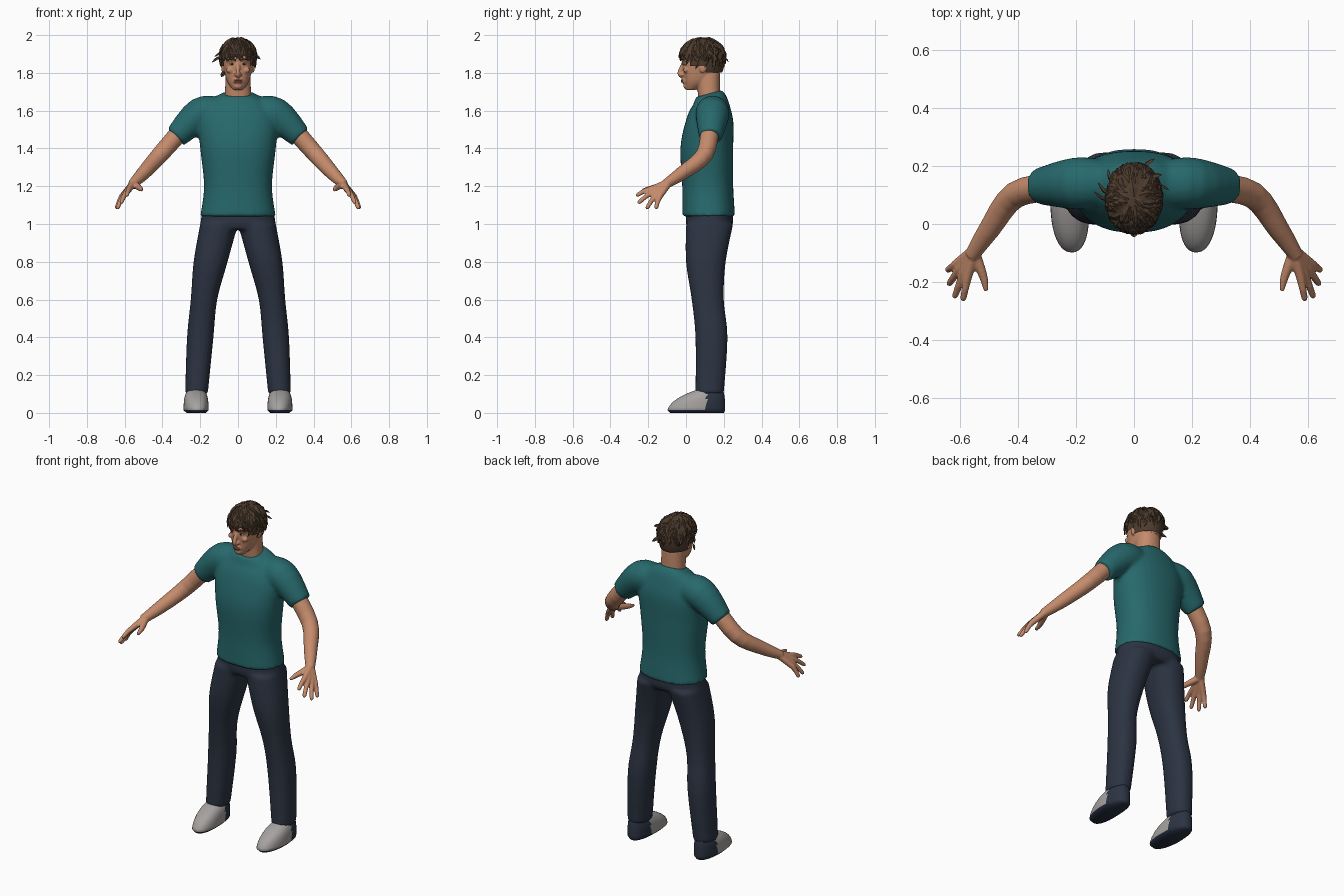
import bpy, bmesh, math, random
from mathutils import Vector, Matrix

random.seed(4)
if "Cube" in bpy.data.objects:
    bpy.data.objects.remove(bpy.data.objects["Cube"])


def material(name, *rgb):
    mat = bpy.data.materials.new(name)
    mat.use_nodes = True
    mat.diffuse_color = (*rgb, 1)
    shader = next(n for n in mat.node_tree.nodes if n.type == 'BSDF_PRINCIPLED')
    shader.inputs["Base Color"].default_value = (*rgb, 1)
    shader.inputs["Roughness"].default_value = .8
    return mat


teal = material("teal cloth", .02, .14, .15)
navy = material("navy denim", .025, .034, .055)
skin = material("skin", .56, .26, .15)
brown = material("brown hair", .075, .045, .027)
grey = material("grey canvas", .38, .36, .35)
dark_sole = material("dark sole", .02, .026, .05)
lip_red = material("lips", .36, .13, .09)
eye_white = material("eye white", .5, .45, .4)
dark_iris = material("dark iris", .03, .02, .01)
SIDES = ((1, "left"), (-1, "right"))


def spline(keys, steps=4):
    """Smooth in-between values for a short list of equal-length tuples."""
    last = len(keys) - 1
    result = []
    for i in range(last):
        quad = (keys[max(i - 1, 0)], keys[i], keys[i + 1], keys[min(i + 2, last)])
        for step in range(steps):
            t = step / steps
            result.append(tuple(
                b + t * (c - a + t * (2 * a - 5 * b + 4 * c - d + t * (3 * (b - c) + d - a))) / 2
                for a, b, c, d in zip(*quad)))
    return result + [tuple(keys[-1])]


def ring(z, width, front, back, x=0, tilt=0, sides=36):
    """Horizontal, slightly squared ellipse."""
    points = []
    middle, depth = (front + back) / 2, (back - front) / 2
    for i in range(sides):
        c, s = math.cos(math.tau * i / sides), math.sin(math.tau * i / sides)
        u = math.copysign(abs(c) ** .88, c) * width
        v = math.copysign(abs(s) ** .88, s) * depth
        points.append(Vector((x + u, middle + v, z + tilt * v)))
    return points


def loft(bm, rings):
    rows = [[bm.verts.new(p) for p in points] for points in rings]
    for low, high in zip(rows, rows[1:]):
        for i in range(len(low)):
            j = i - 1
            bm.faces.new((low[j], low[i], high[i], high[j]))
    bm.faces.new(rows[0][::-1])
    bm.faces.new(rows[-1])


def tube(bm, path, side=1, sides=16, flat=1, across=None):
    """Tube through (x, y, z, radius) points; side -1 mirrors it."""
    centres = [Vector((x * side, y, z)) for x, y, z, radius in path]
    across = across or Vector((side, 1, 1))
    rings = []
    for i, centre in enumerate(centres):
        along = centres[min(i + 1, len(path) - 1)] - centres[max(i - 1, 0)]
        u = along.cross(across).normalized() * path[i][-1]
        v = along.normalized().cross(u) * flat
        angles = [math.tau * k / sides for k in range(sides)]
        rings.append([centre + u * math.cos(a) + v * math.sin(a) for a in angles])
    loft(bm, rings)


def ball(bm, centre, size):
    matrix = Matrix.Translation(centre) @ Matrix.Diagonal((*size, 1))
    bmesh.ops.create_uvsphere(bm, u_segments=16, v_segments=10, radius=1, matrix=matrix)


def finish(name, bm, *mats, voxel=0, relax=3, smooth=True):
    bmesh.ops.recalc_face_normals(bm, faces=bm.faces)
    mesh = bpy.data.meshes.new(name)
    bm.to_mesh(mesh)
    bm.free()
    obj = bpy.data.objects.new(name, mesh)
    bpy.context.collection.objects.link(obj)
    for mat in mats:
        mesh.materials.append(mat)
    for face in mesh.polygons:
        face.use_smooth = smooth
    if voxel:
        blend = obj.modifiers.new("Blend", 'REMESH')
        blend.mode, blend.voxel_size, blend.use_smooth_shade = 'VOXEL', voxel, True
        soften = obj.modifiers.new("Soften", 'SMOOTH')
        soften.factor, soften.iterations = .5, relax


# Shirt: torso blended with two sleeves, collar dipping at the front
bm = bmesh.new()
torso = spline([(1.04, .2, -.02, .26), (1.2, .18, -.02, .25), (1.4, .2, -.03, .25),
                (1.55, .21, 0, .25), (1.65, .15, .04, .22), (1.69, .08, .05, .19)])
loft(bm, [ring(*section, tilt=3 * max(0, section[0] - 1.6)) for section in torso])
for side, label in SIDES:
    tube(bm, spline([(.1, .14, 1.59, .08), (.2, .14, 1.58, .09), (.33, .13, 1.46, .062)]),
         side, 24)
finish("shirt", bm, teal, voxel=.011, relax=6)

# Trousers: hips blended with two legs
bm = bmesh.new()
loft(bm, [ring(.97, .19, .01, .23), ring(1, .2, 0, .25), ring(1.07, .19, 0, .25)])
leg = spline([(.1, .06, .05, .2, .22), (.4, .07, .05, .22, .2), (.6, .07, .03, .2, .18),
              (.8, .09, 0, .21, .145), (1, .1, 0, .25, .1)])
for side, label in SIDES:
    loft(bm, [ring(*section, x * side) for *section, x in leg])
finish("trousers", bm, navy, voxel=.011, relax=4)

# Shoes: grey front, navy heel, dark sole
for side, label in SIDES:
    bm = bmesh.new()
    levels = []
    for i in range(10):
        t = i / 9
        tuck = .015 if i == 0 else .03 * t ** 4
        levels.append(ring(.13 * t, .066 - tuck, .15 * t * t - .1 + tuck, .207 - tuck / 2,
                           .222 * side, sides=48))
    loft(bm, levels)
    for vert in bm.verts:
        vert.co.x -= side * max(0, .05 - vert.co.y) / 20
    for face in bm.faces:
        centre = face.calc_center_median()
        face.material_index = 1 if centre.y > .11 else 2 if centre.z < .02 else 0
    finish(label + "_shoe", bm, grey, navy, dark_sole)

# Arms with hands: each finger runs from the wrist over its knuckle to the tip
wrist = Vector((.55, -.09, 1.22))
first_knuckle, last_knuckle = Vector((.575, -.185, 1.185)), Vector((.615, -.14, 1.145))
fingertips = (.59, -.265, 1.15), (.62, -.255, 1.11), (.64, -.21, 1.08), (.645, -.16, 1.08)
for side, label in SIDES:
    bm = bmesh.new()
    tube(bm, spline([(.27, .13, 1.53, .05), (.41, .1, 1.37, .046), (.5, -.02, 1.27, .037),
                     (.56, -.11, 1.21, .025)]), side, 20)
    for i, end in enumerate(fingertips):
        tip, knuckle = Vector(end), first_knuckle.lerp(last_knuckle, i / 3)
        bend = knuckle.lerp(tip, .5) + Vector((0, 0, .005))
        tube(bm, [(*wrist, .02), (*knuckle, .016), (*bend, .0125),
                  (*knuckle.lerp(tip, .9), .011), (*tip, .006)], side)
    tube(bm, spline([(.55, -.1, 1.21, .02), (.52, -.18, 1.19, .015), (.51, -.23, 1.18, .008)]),
         side)
    finish(label + "_arm", bm, skin, voxel=.005, relax=2)

# Head and neck with chin, nose, cheeks, brow and ears
bm = bmesh.new()
loft(bm, [ring(1.63, .07, .07, .18), ring(1.8, .066, .05, .18)])
loft(bm, [ring(*section) for section in spline([
    (1.71, .025, 0, .05), (1.76, .06, -.01, .14), (1.85, .08, -.02, .19),
    (1.92, .08, -.02, .19), (1.97, .04, .03, .14)])])
tube(bm, spline([(0, -.01, 1.86, .009), (0, -.034, 1.8, .012), (0, -.02, 1.78, .01)]))
ball(bm, (0, 0, 1.73), (.022, .014, .015))
ball(bm, (0, -.01, 1.757), (.026, .013, .016))
for side, label in SIDES:
    ball(bm, (.012 * side, -.02, 1.79), (.009, .012, .008))
    ball(bm, (.043 * side, 0, 1.815), (.02, .014, .016))
    ball(bm, (.08 * side, .09, 1.83), (.009, .02, .03))
    tube(bm, [(.01, -.02, 1.87, .009), (.03, -.016, 1.872, .01), (.06, .003, 1.866, .009)], side)
finish("head", bm, skin, voxel=.005, relax=2)

# Eyes, eyebrows and mouth
for side, label in SIDES:
    bm = bmesh.new()
    ball(bm, (.031 * side, -.006, 1.847), (.014, .012, .006))
    finish(label + "_eye", bm, eye_white)
    bm = bmesh.new()
    ball(bm, (.031 * side, -.014, 1.847), (.006, .006, .006))
    finish(label + "_iris", bm, dark_iris)
    bm = bmesh.new()
    tube(bm, [(.012, -.028, 1.867, .004), (.034, -.025, 1.875, .005), (.056, -.008, 1.868, .003)],
         side)
    finish(label + "_eyebrow", bm, brown)
bm = bmesh.new()
for height in (1.753, 1.761):
    ball(bm, (0, -.017, height), (.022, .01, .005))
finish("mouth", bm, lip_red)


def scalp(turn, rise, scale=1):
    """Point on the hair surface; the sides drop nearly straight below the widest level."""
    reach = scale * math.cos(rise if rise > 0 else rise / 2)
    return Vector((.094 * reach * math.cos(turn), .088 + .117 * reach * math.sin(turn),
                   1.885 + .1 * scale * math.sin(rise)))


# Hair cap, cut away around the face
bm = bmesh.new()
loft(bm, [[scalp(math.tau * i / 40, rise / 10) for i in range(40)] for rise in range(-10, 15)])
bare = []
for face in bm.faces:
    centre = face.calc_center_median()
    hairline = 1.89 if centre.y < .02 else 1.84 if centre.y < .1 else 1.79
    if centre.z < hairline:
        bare.append(face)
bmesh.ops.delete(bm, geom=bare, context='FACES')
finish("hair_cap", bm, brown)

# Layered tapering locks over the cap
bm = bmesh.new()


def lock(root, tip, width):
    path = []
    for t, taper in ((0, .4), (.35, 1), (.7, .8), (1, .05)):
        turn, rise, scale = (a + (b - a) * t for a, b in zip(root, tip))
        path.append((*scalp(turn, rise, scale), width * taper))
    tube(bm, path, sides=4, flat=.45, across=scalp(*root) - Vector((0, .088, 1.885)))


for i in range(230):
    turn = random.uniform(0, math.tau)
    facing = -math.sin(turn)
    lowest = -.1 if facing > .6 else -.4 if facing > .1 else -.8
    rise = math.asin(random.uniform(.1, 1))
    fall = max(lowest + random.uniform(-.1, .2), rise - random.uniform(.4, .9))
    lock((turn, rise, 1), (turn + random.uniform(-.4, .4), fall, random.uniform(1, 1.09)),
         random.uniform(.009, .017))
# Stray tufts standing off the sides
for turn, rise, scale in ((3, -.2, 1.5), (2.8, 0, 1.4), (2.4, -.2, 1.3), (1, -.2, 1.4),
                          (.2, -.1, 1.3), (.6, .3, 1.3), (3.5, -1.1, 1.2)):
    lock((turn + .2, rise + .2, 1), (turn, rise, scale), .011)
finish("hair_locks", bm, brown, smooth=False)
